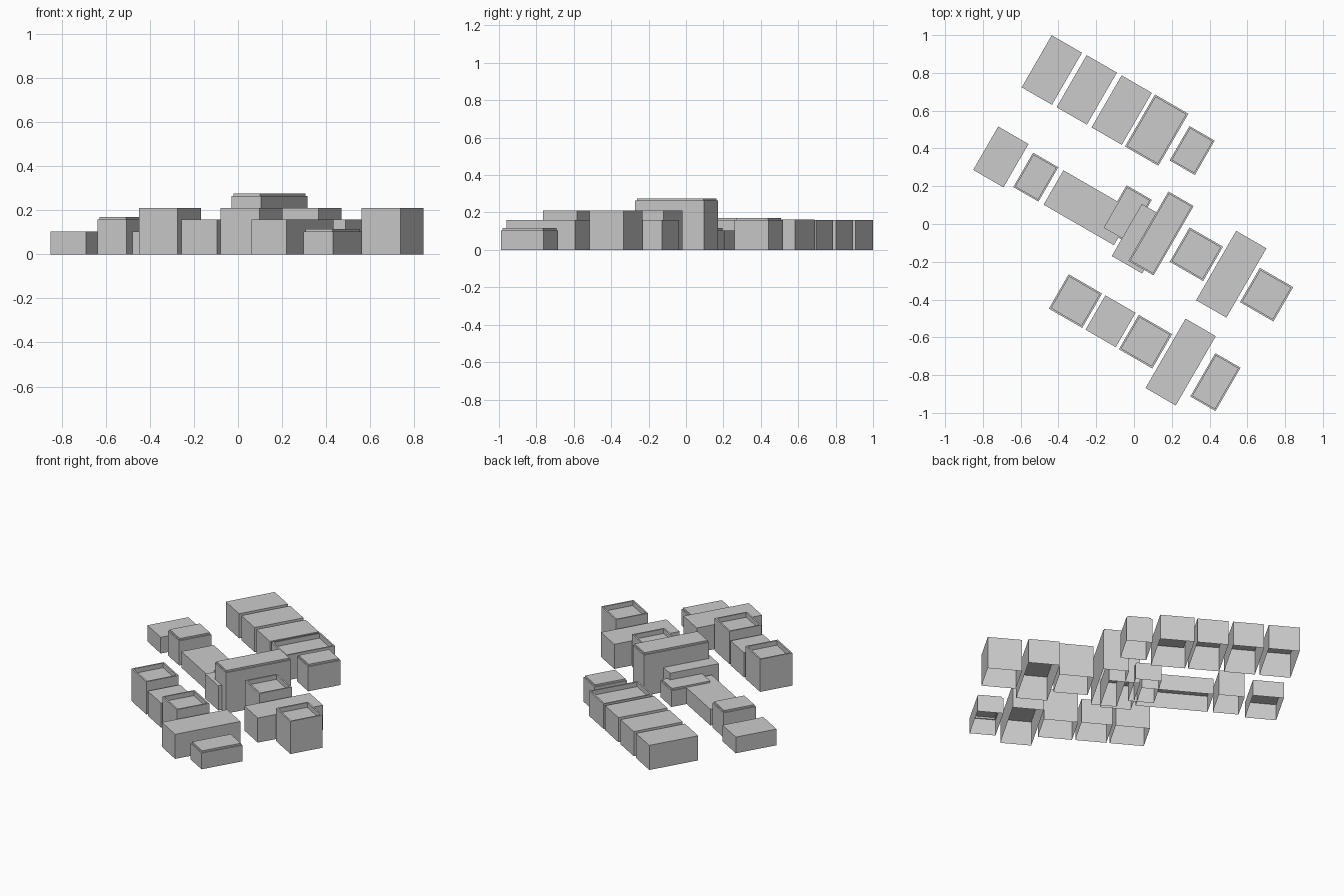
import bpy, bmesh
from math import radians
from mathutils import Matrix

if "Cube" in bpy.data.objects:
    bpy.data.objects.remove(bpy.data.objects["Cube"])

TURN = Matrix.Rotation(radians(-30), 4, 'Z')   # the street grid is turned 30 degrees
RIM = 0.014


def building(name, x, y, w, d, h, roof):
    """Open-bottomed block with a flat, raised (stepped) or sunken (parapet) roof."""
    bm = bmesh.new()
    bmesh.ops.create_cube(bm, size=1, matrix=Matrix.Translation((0, 0, h / 2))
                          @ Matrix.Diagonal((w, d, h, 1)))
    bm.normal_update()
    top = next(f for f in bm.faces if f.normal.z > 0.9)
    bottom = next(f for f in bm.faces if f.normal.z < -0.9)
    bmesh.ops.delete(bm, geom=[bottom], context='FACES_ONLY')
    step = {'flat': 0, 'raised': 0.011, 'sunken': -0.03}[roof]
    if step:
        # rim around the roof, then a vertical step up or down
        bmesh.ops.inset_region(bm, faces=[top], thickness=RIM if step < 0 else 0.01)
        new = bmesh.ops.extrude_discrete_faces(bm, faces=[top])['faces']
        bmesh.ops.translate(bm, verts=new[0].verts, vec=(0, 0, step))
    bmesh.ops.recalc_face_normals(bm, faces=bm.faces)
    me = bpy.data.meshes.new(name)
    bm.to_mesh(me)
    bm.free()
    ob = bpy.data.objects.new(name, me)
    ob.matrix_world = Matrix.Translation((x, y, 0)) @ TURN
    bpy.context.collection.objects.link(ob)


# building types: width, roof style
TYPES = {'block': (0.185, 'flat'), 'hall': (0.43, 'flat'),
         'stepped': (0.154, 'raised'), 'parapet': (0.204, 'sunken')}
# each row: type, x, y, depth, height
ROWS = {
    'back': [('block', -0.435, 0.815, 0.318, 0.16),
             ('block', -0.25, 0.71, 0.318, 0.16),
             ('block', -0.065, 0.603, 0.318, 0.16),
             ('parapet', 0.12, 0.497, 0.318, 0.163),
             ('stepped', 0.308, 0.389, 0.21, 0.16)],
    'middle': [('block', -0.705, 0.355, 0.265, 0.105),
               ('stepped', -0.52, 0.248, 0.21, 0.16),
               ('hall', -0.24, 0.086, 0.21, 0.105),
               ('stepped', -0.038, 0.053, 0.262, 0.105),
               ('block', 0.042, -0.078, 0.318, 0.16),
               ('stepped', 0.143, -0.05, 0.424, 0.265),
               ('parapet', 0.33, -0.16, 0.21, 0.212),
               ('block', 0.515, -0.266, 0.424, 0.16),
               ('parapet', 0.702, -0.374, 0.21, 0.212)],
    'front': [('parapet', -0.31, -0.408, 0.21, 0.212),
              ('block', -0.124, -0.515, 0.21, 0.16),
              ('parapet', 0.061, -0.623, 0.21, 0.212),
              ('block', 0.247, -0.731, 0.424, 0.16),
              ('stepped', 0.431, -0.837, 0.265, 0.105)],
}
for row, items in ROWS.items():
    for i, (kind, x, y, d, h) in enumerate(items, 1):
        w, roof = TYPES[kind]
        building(f"{row}_row_{kind}_building_{i}", x, y, w, d, h, roof)
